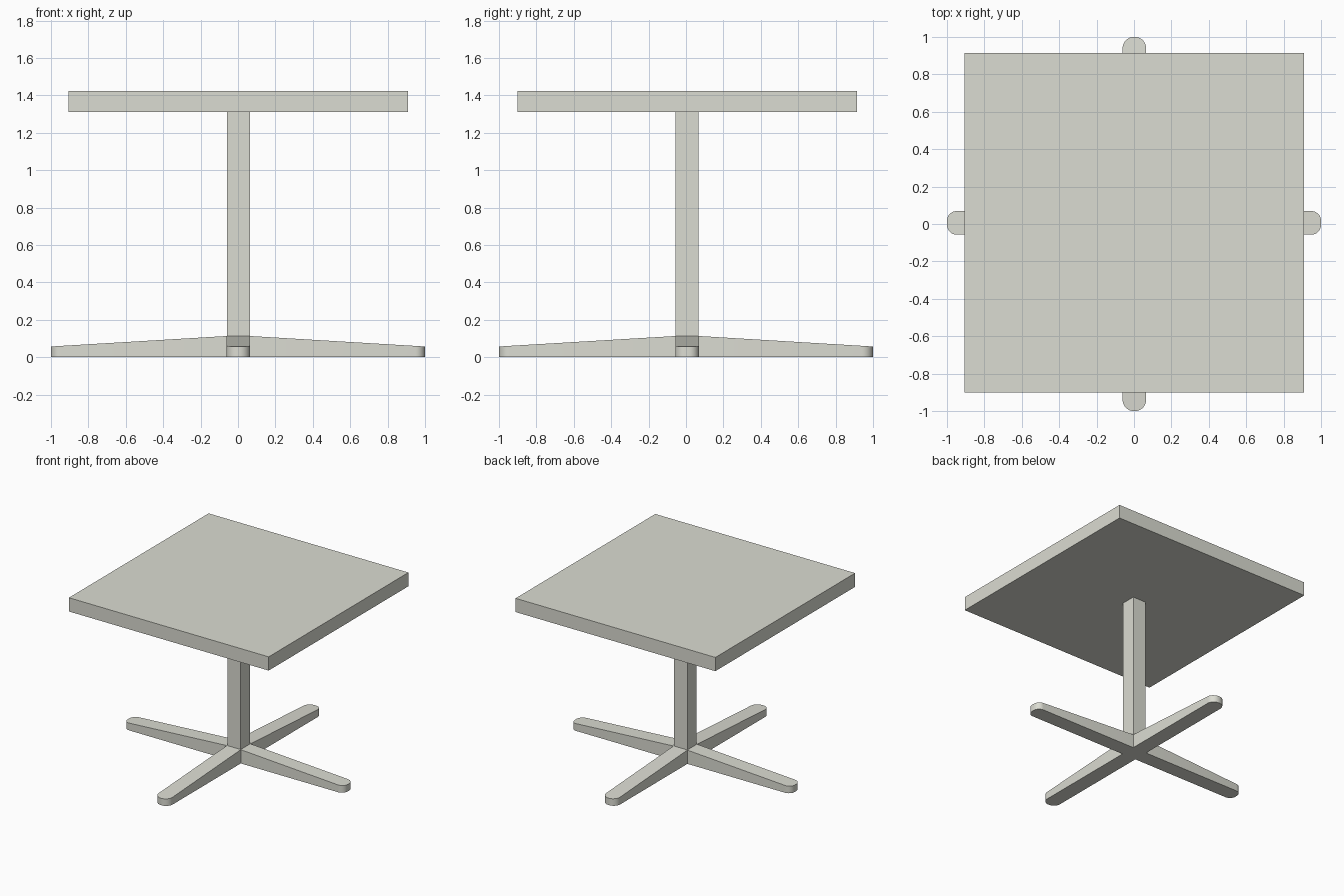
import bpy, bmesh
from math import cos, sin, pi
from mathutils import Matrix, Vector

if "Cube" in bpy.data.objects:
    bpy.data.objects.remove(bpy.data.objects["Cube"])

CX, CY = 0.002, 0.006   # column axis
HW = 0.063              # half width of column and feet
HUB_H, TIP_H = 0.113, 0.057

# Warm off-white finish
FINISH = bpy.data.materials.new("off_white")
FINISH.diffuse_color = (0.71, 0.715, 0.645, 1)
FINISH.use_nodes = True
FINISH.node_tree.nodes["Principled BSDF"].inputs["Base Color"].default_value = FINISH.diffuse_color


def finish(name, bm):
    bmesh.ops.recalc_face_normals(bm, faces=bm.faces)
    mesh = bpy.data.meshes.new(name)
    bm.to_mesh(mesh)
    bm.free()
    mesh.materials.append(FINISH)
    obj = bpy.data.objects.new(name, mesh)
    bpy.context.collection.objects.link(obj)
    return obj


def box(name, center, size):
    bm = bmesh.new()
    bmesh.ops.create_cube(bm, size=1)
    bmesh.ops.scale(bm, vec=size, verts=bm.verts)
    bmesh.ops.translate(bm, vec=center, verts=bm.verts)
    return finish(name, bm)


def foot(name, turn, length, radius):
    """Tapered foot with rounded tip corners, leaving the hub along +x, then turned."""
    outline = [(HW, -HW)]
    for side, start in ((-1, -pi / 2), (1, 0)):
        for i in range(9):
            a = start + i * pi / 16
            outline.append((length - radius + radius * cos(a),
                            side * (HW - radius) + radius * sin(a)))
    outline.append((HW, HW))
    slope = (TIP_H - HUB_H) / (length - HW)
    bm = bmesh.new()
    low = [bm.verts.new((x, y, 0)) for x, y in outline]
    high = [bm.verts.new((x, y, HUB_H + slope * (x - HW))) for x, y in outline]
    bm.faces.new(low)
    bm.faces.new(high)
    for i in range(len(low)):
        j = (i + 1) % len(low)
        bm.faces.new((low[i], low[j], high[j], high[i]))
    bm.transform(Matrix.Translation(Vector((CX, CY, 0))) @ Matrix.Rotation(turn, 4, 'Z'))
    obj = finish(name, bm)
    bpy.ops.object.select_all(action='DESELECT')
    obj.select_set(True)
    bpy.context.view_layer.objects.active = obj
    bpy.ops.object.shade_smooth_by_angle(angle=pi / 6)


# Table top
box("table_top", (0.001, 0.007, 1.367), (1.816, 1.814, 0.113))

# Square column running down through the hub to the floor
box("column", (CX, CY, 0.656), (2 * HW - 0.004, 2 * HW - 0.004, 1.312))

# Four feet in a cross, meeting at the hub block
box("hub", (CX, CY, HUB_H / 2), (2 * HW, 2 * HW, HUB_H))
foot("right_foot", 0, 1 - CX, 0.052)
foot("back_foot", pi / 2, 1 - CY, 0.06)
foot("left_foot", pi, 1 + CX, 0.052)
foot("front_foot", -pi / 2, 1 + CY, 0.06)
